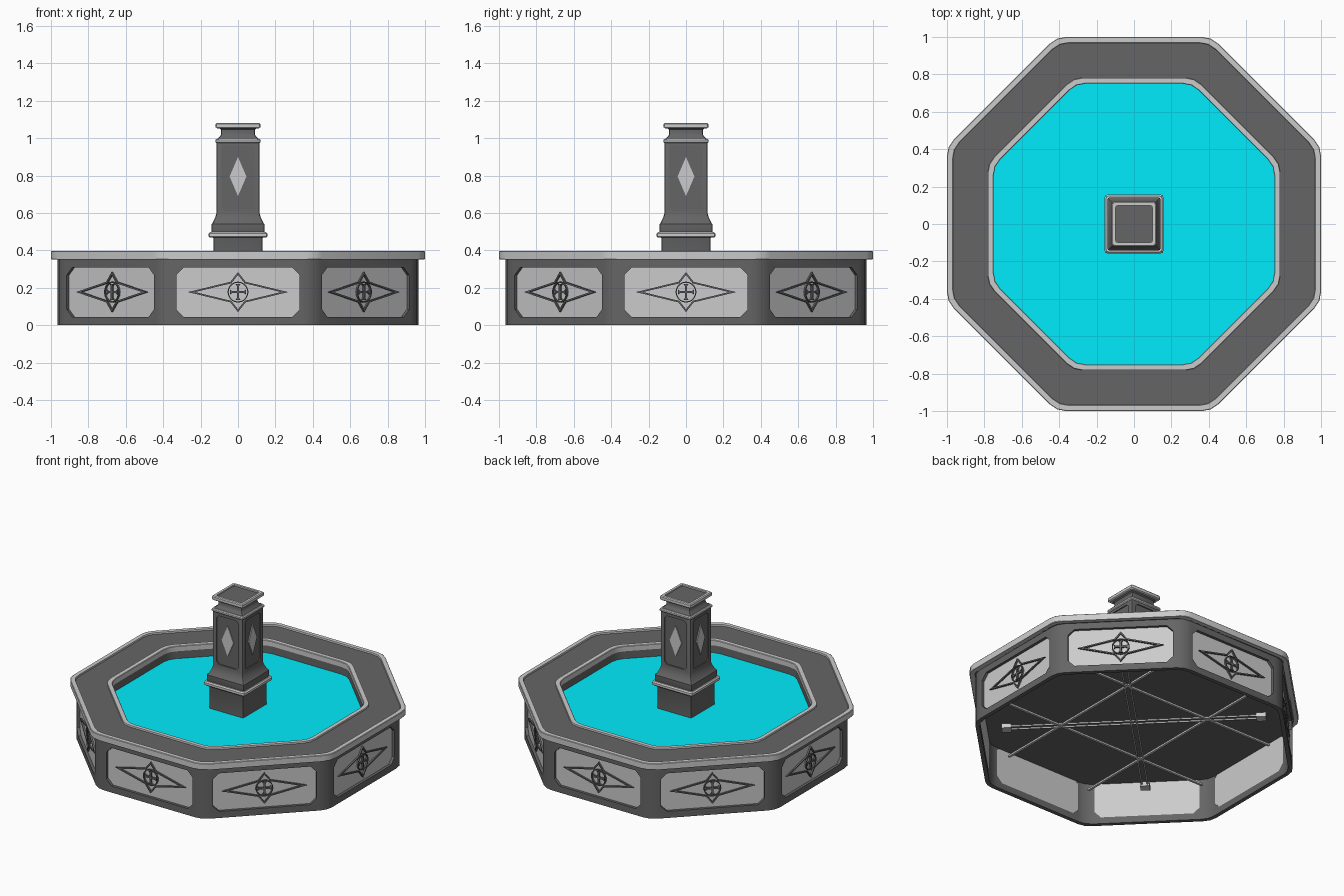
import bpy, bmesh, math
from mathutils import Vector

if "Cube" in bpy.data.objects:
    bpy.data.objects.remove(bpy.data.objects["Cube"])


def material(name, rgb):
    m = bpy.data.materials.new(name)
    m.diffuse_color = (*rgb, 1)
    m.use_nodes = True
    m.node_tree.nodes["Principled BSDF"].inputs["Base Color"].default_value = m.diffuse_color
    return m


DARK = material("dark_stone", (0.13, 0.13, 0.13))
LIGHT = material("light_stone", (0.57, 0.57, 0.57))
WATER = material("water", (0.0, 0.84, 0.98))


def build(name, loops, mat, closed=False):
    """Skin a list of equal-length point loops; cap the ends unless closed."""
    bm = bmesh.new()
    rings = [[bm.verts.new(p) for p in loop] for loop in loops]
    n = len(rings[0])
    for a, b in zip(rings, rings[1:] + (rings[:1] if closed else [])):
        for i in range(n):
            j = (i + 1) % n
            bm.faces.new((a[i], a[j], b[j], b[i]))
    if not closed:
        bm.faces.new(rings[0][::-1])
        bm.faces.new(rings[-1])
    bmesh.ops.recalc_face_normals(bm, faces=bm.faces)
    me = bpy.data.meshes.new(name)
    bm.to_mesh(me)
    bm.free()
    me.materials.append(mat)
    ob = bpy.data.objects.new(name, me)
    bpy.context.collection.objects.link(ob)
    return ob


def ngon(sides, apothem, z, cut):
    """Regular polygon with flats on the axes and softened corners."""
    R, pts = apothem / math.cos(math.pi / sides), []
    corner = [Vector((R * math.cos(a), R * math.sin(a), z)) for a in
              [(i + 0.5) * math.tau / sides for i in range(sides)]]
    for i, c in enumerate(corner):
        p = c + (corner[i - 1] - c).normalized() * cut
        q = c + (corner[(i + 1) % sides] - c).normalized() * cut
        pts += [p, (p + 2 * c + q) / 4, q]
    return pts


def loft(name, sides, profile, mat, cut, closed=False):
    return build(name, [ngon(sides, r, z, cut) for r, z in profile], mat, closed)


def on_side(poly, d, a):
    """Place a (u, z) polygon on the side facing angle a, at distance d."""
    c, s = math.cos(a), math.sin(a)
    return [(c * d - s * u, s * d + c * u, z) for u, z in poly]


def plate(name, poly, d0, d1, a, mat):
    return build(name, [on_side(poly, d0, a), on_side(poly, d1, a)], mat)


def inset(poly, w):
    """Mitred inward offset of a counter-clockwise polygon."""
    out, pts = [], [Vector(p) for p in poly]
    for i, p in enumerate(pts):
        e = (p - pts[i - 1]).normalized()
        f = (pts[(i + 1) % len(pts)] - p).normalized()
        n1, n2 = Vector((-e.y, e.x)), Vector((-f.y, f.x))
        out.append(p + (n1 + n2) * (w / (1 + n1.dot(n2))))
    return out


def strip(name, poly, w, d0, d1, a, mat):
    inner = inset(poly, w)
    return build(name, [on_side(poly, d0, a), on_side(poly, d1, a),
                        on_side(inner, d1, a), on_side(inner, d0, a)], mat, True)


def panel_shape(w, z0, z1, c):
    return [(w, z0 + c), (w, z1 - c), (w - c, z1), (-w + c, z1),
            (-w, z1 - c), (-w, z0 + c), (-w + c, z0), (w - c, z0)]


def carve(target, cutters):
    bpy.context.view_layer.objects.active = target
    for c in cutters:
        m = target.modifiers.new("cut", 'BOOLEAN')
        m.object, m.operation, m.solver = c, 'DIFFERENCE', 'EXACT'
        bpy.ops.object.modifier_apply(modifier=m.name)
        bpy.data.objects.remove(c)


EIGHT = [i * math.pi / 4 for i in range(8)]
FOUR = EIGHT[::2]

# basin wall, with a window in each side
wall = loft("basin_wall", 8, [(0.965, 0), (0.965, 0.352), (0.938, 0.352), (0.938, 0)],
            DARK, 0.05, True)
window = panel_shape(0.33, 0.045, 0.308, 0.04)
carve(wall, [plate("cutter", window, 0.85, 1.05, a, DARK) for a in EIGHT])

# light panels and their star, ring and cross ornament
MID = 0.177
quarter = [(0.268, 0), (0.0404, 0.0551), (0, 0.107), (-0.0404, 0.0551)]
star = [(u, MID + z) for u, z in quarter + [(-u, -z) for u, z in quarter]]
circle = [(0.056 * math.cos(t * math.tau / 20), MID + 0.056 * math.sin(t * math.tau / 20))
          for t in range(20)]
cross, arm = [], [(0.006, -0.006), (0.032, -0.006), (0.043, -0.014),
                  (0.043, 0.014), (0.032, 0.006)]
for k in range(4):
    c, s = round(math.cos(k * math.pi / 2)), round(math.sin(k * math.pi / 2))
    cross += [(c * u - s * v, MID + s * u + c * v) for u, v in arm]
for a in EIGHT:
    plate("side_panel", panel_shape(0.332, 0.043, 0.31, 0.04), 0.939, 0.946, a, LIGHT)
    strip("panel_star", star, 0.009, 0.944, 0.957, a, DARK)
    strip("panel_ring", circle, 0.006, 0.944, 0.957, a, DARK)
    plate("panel_cross", cross, 0.944, 0.957, a, DARK)

# rim: dark coping between two light trims
loft("rim_coping", 8, [(0.975, 0.352), (0.975, 0.386), (0.77, 0.386), (0.77, 0.352)],
     DARK, 0.05, True)
loft("rim_outer_trim", 8, [(0.96, 0.352), (0.998, 0.352), (1.0, 0.355), (1.0, 0.393),
                           (0.997, 0.396), (0.97, 0.396), (0.967, 0.38)], LIGHT, 0.05, True)
loft("rim_inner_trim", 8, [(0.783, 0.38), (0.78, 0.396), (0.753, 0.396),
                           (0.75, 0.393), (0.75, 0.36), (0.783, 0.36)], LIGHT, 0.05, True)
loft("rim_inner_skirt", 8, [(0.775, 0.37), (0.753, 0.37), (0.753, 0.29), (0.775, 0.29)],
     DARK, 0.05, True)

# pool floor and water
loft("pool_floor", 8, [(0.938, 0.285), (0.938, 0.298)], DARK, 0.05)
loft("water", 8, [(0.765, 0.295), (0.765, 0.308)], WATER, 0.05)


# thin braces inside the hollow base
def bar(name, u, half_u, half_z, length, a):
    plate(name, [(u - half_u, MID - half_z), (u + half_u, MID - half_z),
                 (u + half_u, MID + half_z), (u - half_u, MID + half_z)],
          -length, length, a, LIGHT)


for a in FOUR[:2]:
    for u in (-0.325, 0.325):
        bar("base_brace", u, 0.008, 0.006, 0.83, a)
for a in (EIGHT[1], EIGHT[3]):
    for u in (-0.018, 0.018):
        bar("diagonal_brace", u, 0.005, 0.005, 0.8, a)
    for d in (-0.8, 0.8):
        plate("brace_end", [(-0.03, MID - 0.015), (0.03, MID - 0.015),
                            (0.03, MID + 0.015), (-0.03, MID + 0.015)],
              d - 0.03, d + 0.03, a, LIGHT)

# central post with recessed faces and light diamonds
post = loft("post", 4, [(0.132, 0.295), (0.132, 0.465), (0.142, 0.495), (0.142, 0.54),
                        (0.135, 0.548), (0.122, 0.575), (0.115, 0.6), (0.115, 0.985),
                        (0.108, 0.998), (0.094, 1.012), (0.09, 1.025), (0.09, 1.045),
                        (0.1, 1.055), (0.1, 1.072)], DARK, 0.012)
carve(post, [plate("cutter", panel_shape(0.083, 0.62, 0.955, 0.018), 0.108, 0.2, a, DARK)
             for a in FOUR])
for a in FOUR:
    plate("post_diamond", [(0.045, 0.795), (0, 0.9), (-0.045, 0.795), (0, 0.69)],
          0.1, 0.114, a, LIGHT)

# light mouldings around the post
loft("post_base_moulding", 4, [(0.125, 0.468), (0.15, 0.468), (0.157, 0.475), (0.157, 0.49),
                               (0.15, 0.498), (0.125, 0.498)], LIGHT, 0.015, True)
loft("post_neck_moulding", 4, [(0.1, 0.974), (0.116, 0.974), (0.121, 0.98), (0.121, 0.99),
                               (0.116, 0.996), (0.1, 0.996)], LIGHT, 0.012, True)
loft("post_cap_moulding", 4, [(0.098, 1.052), (0.112, 1.052), (0.119, 1.058), (0.119, 1.076),
                              (0.114, 1.082), (0.098, 1.082)], LIGHT, 0.012, True)

# smooth the softened edges
bpy.ops.object.select_all(action='SELECT')
bpy.context.view_layer.objects.active = post
bpy.ops.object.shade_smooth_by_angle(angle=math.radians(30))
